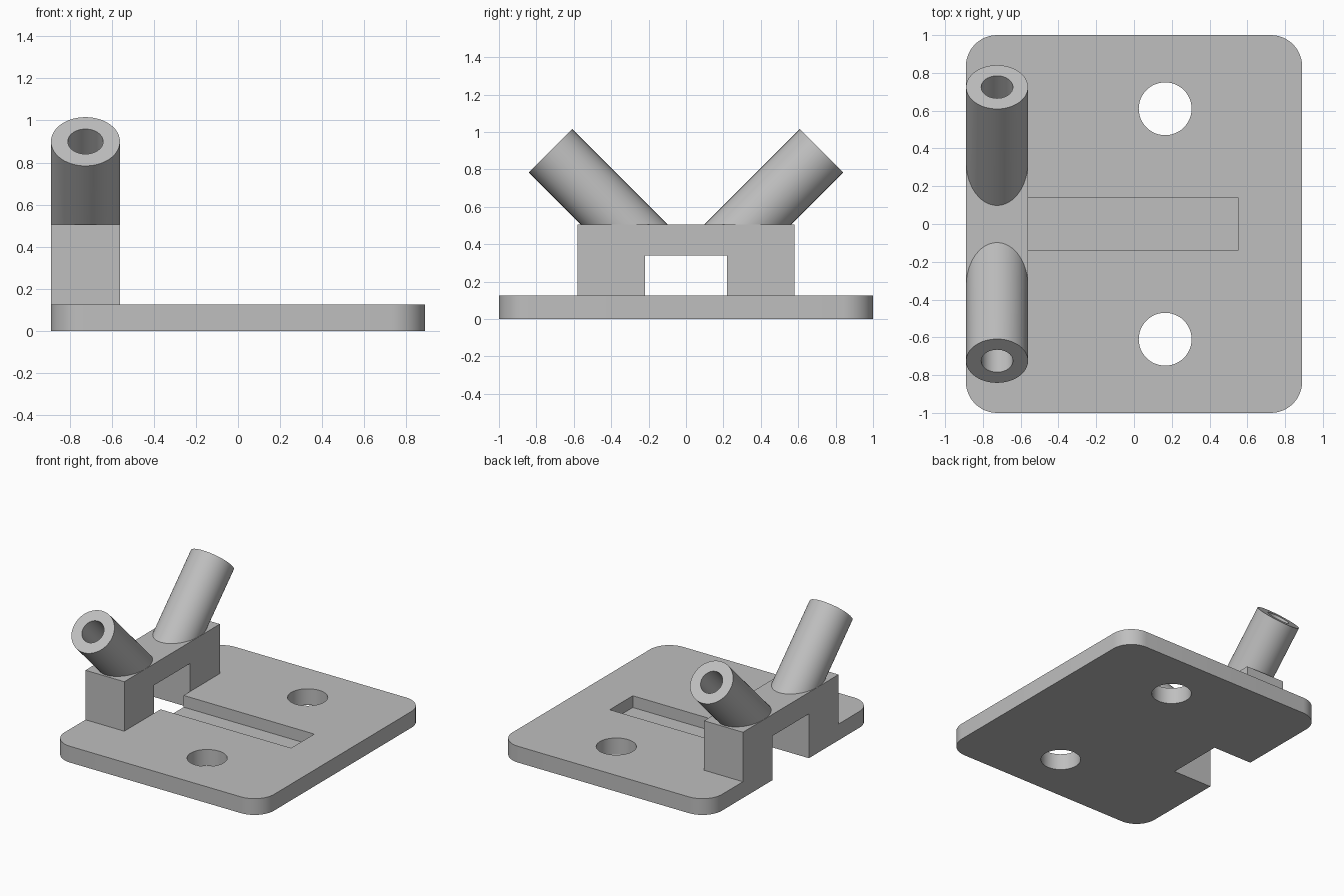
import bpy
import bmesh
import math
from mathutils import Matrix, Vector

if "Cube" in bpy.data.objects:
    bpy.data.objects.remove(bpy.data.objects["Cube"], do_unlink=True)

GREY = (0.52, 0.52, 0.52, 1.0)
grey = bpy.data.materials.new("plain_grey")
grey.use_nodes = True
grey.diffuse_color = GREY
grey.node_tree.nodes["Principled BSDF"].inputs["Base Color"].default_value = GREY


def add_object(name, bm):
    mesh = bpy.data.meshes.new(name)
    bm.to_mesh(mesh)
    bm.free()
    mesh.materials.append(grey)
    obj = bpy.data.objects.new(name, mesh)
    bpy.context.collection.objects.link(obj)
    return obj


def box(name, low, high, corner=0):
    """Box between two points, with optional rounded upright edges."""
    low, high = Vector(low), Vector(high)
    bm = bmesh.new()
    place = Matrix.Translation((low + high) / 2) @ Matrix.Diagonal((*(high - low), 1))
    bmesh.ops.create_cube(bm, size=1, matrix=place)
    if corner:
        upright = [e for e in bm.edges
                   if abs(e.verts[0].co.z - e.verts[1].co.z) > 0.01]
        bmesh.ops.bevel(bm, geom=upright, offset=corner, segments=12,
                        profile=0.5, affect='EDGES')
    return add_object(name, bm)


def rod(name, start, end, radius):
    """Cylinder running from start to end."""
    start, end = Vector(start), Vector(end)
    axis = end - start
    place = Matrix.Translation((start + end) / 2) @ axis.to_track_quat('Z', 'Y').to_matrix().to_4x4()
    bm = bmesh.new()
    bmesh.ops.create_cone(bm, cap_ends=True, segments=48, radius1=radius,
                          radius2=radius, depth=axis.length, matrix=place)
    return add_object(name, bm)


def combine(target, tool, operation):
    """Apply a boolean and discard the tool."""
    tool.hide_render = True
    mod = target.modifiers.new(tool.name, 'BOOLEAN')
    mod.operation = operation
    mod.solver = 'EXACT'
    mod.object = tool
    bpy.context.view_layer.objects.active = target
    bpy.ops.object.modifier_apply(modifier=mod.name)
    bpy.data.objects.remove(tool, do_unlink=True)


LEFT, INNER = -0.89, -0.56
MID = (LEFT + INNER) / 2
TIP_Y, TIP_Z = 0.725, 0.90

# Rounded base plate with the bridge block on one edge
bracket = box("mounting_bracket", (LEFT, -1, 0), (-LEFT, 1, 0.125), 0.165)
combine(bracket, box("bridge", (LEFT, -0.58, 0.06), (INNER, 0.58, 0.505)), 'UNION')

# Two tubes leaning outward at 45 degrees
for side in (-1, 1):
    def along(back):
        return (MID, side * (TIP_Y - back), TIP_Z - back)
    combine(bracket, rod("tube", along(0.515), along(0), 0.164), 'UNION')
    combine(bracket, rod("tube_bore", along(0.4), along(-0.1), 0.084), 'DIFFERENCE')

# Opening through the bridge and plate edge, then the shallow slot
combine(bracket, box("opening", (-1.1, -0.22, -0.1), (INNER, 0.22, 0.34)), 'DIFFERENCE')
combine(bracket, box("slot", (INNER - 0.05, -0.14, 0.035), (0.55, 0.14, 0.2)), 'DIFFERENCE')

# Screw holes
for side in (-1, 1):
    y = side * 0.61
    combine(bracket, rod("screw_hole", (0.165, y, -0.1), (0.165, y, 0.3), 0.14), 'DIFFERENCE')

# Smooth curved walls, crisp edges
bpy.ops.object.select_all(action='DESELECT')
bracket.select_set(True)
bpy.context.view_layer.objects.active = bracket
bpy.ops.object.shade_smooth_by_angle(angle=math.radians(30))
